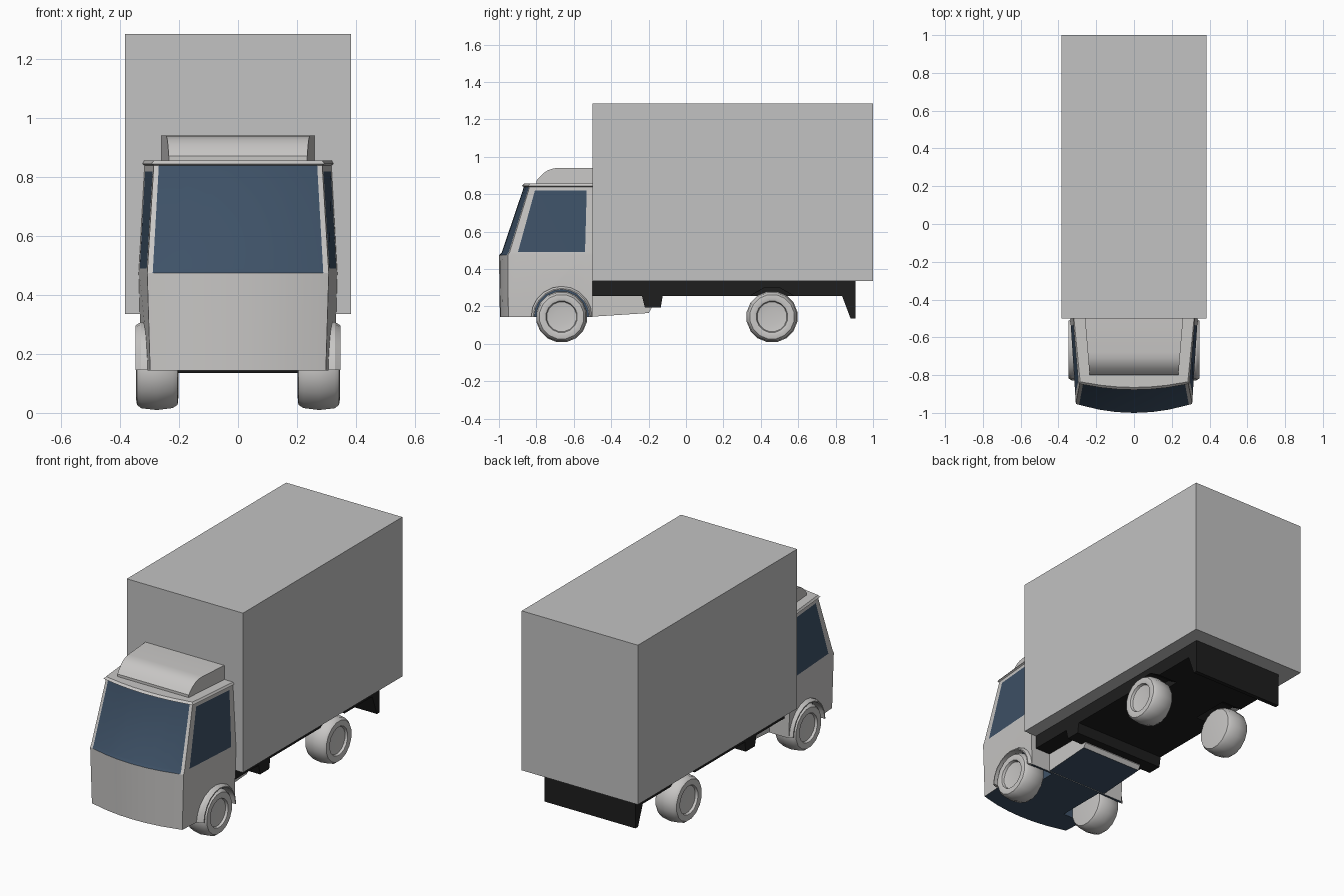
import bpy, bmesh, math

if "Cube" in bpy.data.objects:
    bpy.data.objects.remove(bpy.data.objects["Cube"])


def material(name, r, g, b):
    m = bpy.data.materials.new(name)
    m.diffuse_color = (r, g, b, 1)
    m.use_nodes = True
    m.node_tree.nodes["Principled BSDF"].inputs["Base Color"].default_value = m.diffuse_color
    return m


PAINT = material("cab light grey", 0.58, 0.57, 0.56)
CARGO = material("cargo grey", 0.54, 0.54, 0.54)
GLASS = material("dark blue glass", 0.048, 0.083, 0.135)
BLACK = material("chassis black", 0.013, 0.013, 0.013)


def make(name, verts, faces, mats, smooth=30):
    me = bpy.data.meshes.new(name)
    me.from_pydata(verts, [], faces)
    bm = bmesh.new()
    bm.from_mesh(me)
    bmesh.ops.remove_doubles(bm, verts=bm.verts, dist=1e-5)
    bmesh.ops.recalc_face_normals(bm, faces=bm.faces)
    bm.to_mesh(me)
    bm.free()
    ob = bpy.data.objects.new(name, me)
    bpy.context.collection.objects.link(ob)
    for m in mats:
        me.materials.append(m)
    if smooth:
        activate(ob)
        bpy.ops.object.shade_smooth_by_angle(angle=math.radians(smooth))
    return ob


def activate(ob):
    bpy.ops.object.select_all(action='DESELECT')
    ob.select_set(True)
    bpy.context.view_layer.objects.active = ob


def extrude(name, profile, width, mats, smooth=0):
    """Side profile of (y, z) points, extruded across x; width is a function of y."""
    n = len(profile)
    verts = [(s * width(y), y, z) for s in (-1, 1) for y, z in profile]
    faces = [tuple(range(n)), tuple(range(n, 2 * n))]
    faces += [(i, (i + 1) % n, n + (i + 1) % n, n + i) for i in range(n)]
    return make(name, verts, faces, mats, smooth)


def cut_arches(ob, y, radius, x_in, mats):
    """Cut a pair of wheel wells; the cut faces take the second material."""
    for s in (-1, 1):
        n = 12
        ring = [(y + radius * math.cos(2 * math.pi * (i + .5) / n),
                 0.145 + radius * math.sin(2 * math.pi * (i + .5) / n)) for i in range(n)]
        verts = [(s * x, a, b) for x in (x_in, 0.5) for a, b in ring]
        faces = [tuple(range(n)), tuple(range(n, 2 * n))]
        faces += [(i, (i + 1) % n, n + (i + 1) % n, n + i) for i in range(n)]
        cutter = make("arch_cutter", verts, faces, mats, 0)
        cutter.hide_render = True
        for p in cutter.data.polygons:
            p.material_index = 1
        mod = ob.modifiers.new("arch", 'BOOLEAN')
        mod.operation = 'DIFFERENCE'
        mod.solver = 'EXACT'
        mod.object = cutter
        activate(ob)
        bpy.ops.object.modifier_apply(modifier=mod.name)
        bpy.data.objects.remove(cutter)


# Cargo box
extrude("cargo_box", [(-.5, .335), (1, .335), (1, 1.285), (-.5, 1.285)],
        lambda y: .383, [CARGO])

# Chassis with cross member and rear flap
chassis = extrude("chassis", [(-.5, .335), (-.5, .255), (-.235, .255), (-.22, .195),
                              (-.135, .195), (-.125, .255), (.835, .255), (.88, .135),
                              (.905, .135), (.905, .335)], lambda y: .3, [BLACK, BLACK])
cut_arches(chassis, .46, .16, .17, [BLACK, BLACK])

# Cab: rings of (z, front centre y, corner x, corner y, rear x)
rings = [(.143, -.995, .298, -.95, .328), (.475, -1, .308, -.952, .337),
         (.49, -.985, .307, -.943, .336), (.82, -.873, .287, -.842, .318),
         (.84, -.868, .286, -.837, .317), (.845, -.878, .294, -.845, .324),
         (.857, -.865, .285, -.835, .318)]
FRONT, SIDE = (0, .3, .6, .94, 1), (.1, .91, 1)


def half_ring(z, yc, cx, cy, rx):
    pts = [(cx * f, yc + (cy - yc) * f * f, z) for f in FRONT]
    return pts + [(cx + (rx - cx) * u, cy + (-.5 - cy) * u, z) for u in SIDE]


verts, faces = [], []
for r in rings:
    h = half_ring(*r)
    verts += [(-x, y, z) for x, y, z in reversed(h)] + h[1:]
n = 2 * (len(FRONT) + len(SIDE)) - 1
mid = n // 2
glass = []
for row in range(len(rings) - 1):
    for c in range(n):
        faces.append((row * n + c, row * n + (c + 1) % n,
                      (row + 1) * n + (c + 1) % n, (row + 1) * n + c))
        col = max(c - mid, mid - 1 - c)          # column counted from the middle
        windscreen = col < 3 and row in (1, 2, 3)
        side_window = col == 5 and row == 2
        glass.append(c < n - 1 and (windscreen or side_window))
faces += [tuple(range(n)), tuple(range((len(rings) - 1) * n, len(rings) * n))]
glass += [True, False]                           # dark underside, painted roof
cab = make("cab", verts, faces, [PAINT, GLASS])
for p, g in zip(cab.data.polygons, glass):
    p.material_index = int(g)
cut_arches(cab, -.665, .157, .17, [PAINT, GLASS])

# Flared lips around the front wheels
for s, side in ((-1, "left"), (1, "right")):
    verts, faces, k = [], [], 10
    for i in range(k + 1):
        a = math.pi * i / k
        for r, x in ((.163, .29), (.163, .33), (.152, .347), (.146, .347), (.146, .29)):
            verts.append((s * x, -.665 + r * math.cos(a), .145 + r * math.sin(a)))
    for i in range(k):
        faces += [(i * 5 + j, i * 5 + (j + 1) % 5, i * 5 + 5 + (j + 1) % 5, i * 5 + 5 + j)
                  for j in range(5)]
    faces += [tuple(range(5)), tuple(range(k * 5, k * 5 + 5))]
    make(side + "_wheel_flare", verts, faces, [PAINT])

# Underbody behind the cab, dark below
tail = extrude("underbody", [(-.51, .145), (-.2, .165), (-.185, .19), (-.19, .258),
                             (-.51, .258)], lambda y: .2, [PAINT, GLASS])
for p in tail.data.polygons:
    p.material_index = int(p.normal.z < -.9)

# Roof air deflector
extrude("roof_deflector", [(-.5, .85), (-.8, .85), (-.8, .872), (-.785, .89), (-.765, .91),
                           (-.74, .928), (-.71, .938), (-.68, .941), (-.5, .941)],
        lambda y: .235 + .025 * (y + .8) / .3, [PAINT], 35)

# Wheels: profile of (x, radius) spun round the axle
profile = [(.202, 0), (.202, .09), (.205, .12), (.222, .131), (.275, .138), (.328, .132),
           (.343, .12), (.346, .1), (.342, .085), (.328, .08), (.322, .04), (.325, 0)]
SEG = 16
for y, end in ((-.665, "front"), (.46, "rear")):
    for s, side in ((-1, "left"), (1, "right")):
        verts, faces, m = [], [], len(profile)
        for i in range(SEG):
            a = 2 * math.pi * (i + .5) / SEG
            verts += [(s * x, y + r * math.cos(a), .145 + r * math.sin(a)) for x, r in profile]
        for i in range(SEG):
            j = (i + 1) % SEG
            for q in range(m - 1):
                f = (i * m + q, i * m + q + 1, j * m + q + 1, j * m + q)
                if q == 0:
                    f = (i * m, i * m + 1, j * m + 1)
                elif q == m - 2:
                    f = (i * m + q, i * m + q + 1, j * m + q)
                faces.append(f)
        make(f"{end}_{side}_wheel", verts, faces, [PAINT], 40)
